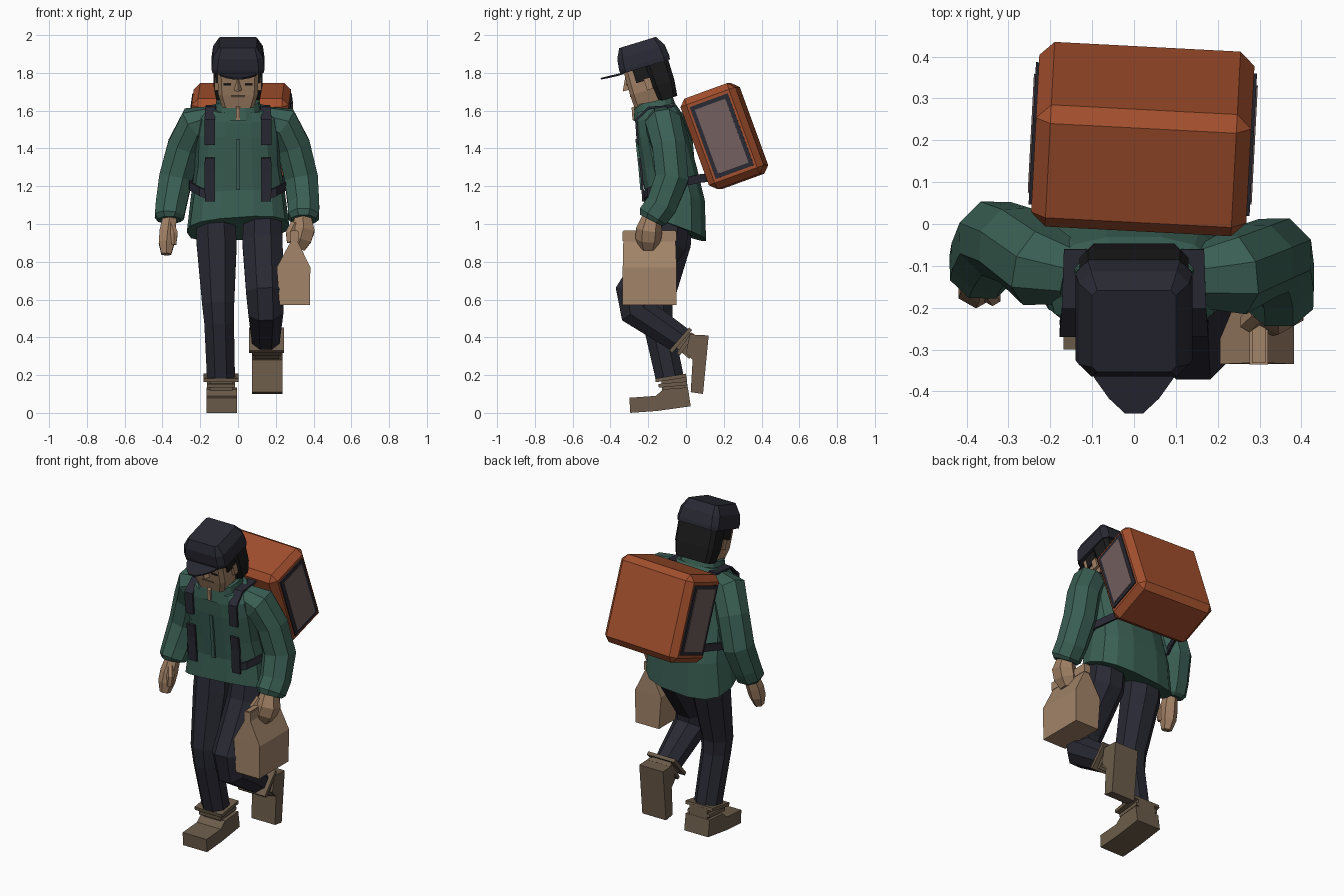
import bpy, bmesh, math
from mathutils import Matrix, Vector

if "Cube" in bpy.data.objects:
    bpy.data.objects.remove(bpy.data.objects["Cube"])

def mat(name, r, g, b):
    m = bpy.data.materials.new(name)
    m.diffuse_color = (r, g, b, 1)
    m.use_nodes = True
    m.node_tree.nodes["Principled BSDF"].inputs["Base Color"].default_value = m.diffuse_color
    return m

GREEN = mat("jacket green", .042, .115, .088)
ORANGE = mat("pack orange", .36, .078, .026)
NAVY = mat("dark navy", .022, .022, .034)
HAIR = mat("hair black", .010, .010, .011)
SKIN = mat("skin", .36, .22, .13)
PAPER = mat("paper tan", .36, .23, .14)
BOOT = mat("boot brown", .15, .108, .07)
PANEL = mat("pack panel", .17, .118, .115)

def T(x, y, z):
    return Matrix.Translation((x, y, z))

def R(deg, axis):
    return Matrix.Rotation(math.radians(deg), 4, axis)

def finish(name, bm, m, M=None):
    if M:
        bm.transform(M)
    bmesh.ops.recalc_face_normals(bm, faces=bm.faces)
    me = bpy.data.meshes.new(name)
    bm.to_mesh(me)
    bm.free()
    me.materials.append(m)
    ob = bpy.data.objects.new(name, me)
    bpy.context.collection.objects.link(ob)
    return ob

def skin_rings(name, rings, m, M=None):
    """Closed surface through rings of equal point count."""
    bm = bmesh.new()
    vs = [[bm.verts.new(p) for p in r] for r in rings]
    n = len(vs[0])
    for a, b in zip(vs, vs[1:]):
        for i in range(n):
            j = (i + 1) % n
            bm.faces.new((a[i], a[j], b[j], b[i]))
    bm.faces.new(vs[0])
    bm.faces.new(vs[-1])
    return finish(name, bm, m, M)

def box(name, size, m, M, bevel=0):
    bm = bmesh.new()
    bmesh.ops.create_cube(bm, size=1, matrix=Matrix.Diagonal((*size, 1)))
    if bevel:
        bmesh.ops.bevel(bm, geom=bm.edges[:], offset=bevel, segments=1, affect='EDGES')
    return finish(name, bm, m, M)

def tube(name, pts, m, n=8, flat=1):
    """Faceted limb through (x, y, z, radius) points."""
    P = [Vector(p[:3]) for p in pts]
    rings = []
    for i, p in enumerate(P):
        d = Vector()
        if i:
            d += (p - P[i - 1]).normalized()
        if i < len(P) - 1:
            d += (P[i + 1] - p).normalized()
        q = Vector((0, 0, -1)).rotation_difference(d)
        r = pts[i][3]
        rings.append([p + q @ Vector((r * flat * math.cos(a), r * math.sin(a), 0))
                      for a in ((k + .5) * math.tau / n for k in range(n))])
    return skin_rings(name, rings, m)

def prism(name, yz, x0, x1, m, M=None):
    return skin_rings(name, [[(x, y, z) for y, z in yz] for x in (x0, x1)], m, M)

def rect(x0, x1, y0, y1, z, c):
    """Rectangle with cut corners."""
    return [(x0 + c, y0, z), (x1 - c, y0, z), (x1, y0 + c, z), (x1, y1 - c, z),
            (x1 - c, y1, z), (x0 + c, y1, z), (x0, y1 - c, z), (x0, y0 + c, z)]

def band(name, pts, w, m):
    """Thin strap of width vector w along points."""
    bm = bmesh.new()
    w = Vector(w) / 2
    rows = [(bm.verts.new(Vector(p) - w), bm.verts.new(Vector(p) + w)) for p in pts]
    for a, b in zip(rows, rows[1:]):
        bm.faces.new((a[0], a[1], b[1], b[0]))
    ob = finish(name, bm, m)
    s = ob.modifiers.new("thickness", 'SOLIDIFY')
    s.thickness, s.offset = .012, 0

# Jacket body: y, z, half width, half depth, pitch, roll
def oval(y, z, rx, ry, pitch, roll=0, n=14):
    M = T(0, y, z) @ R(roll, 'Y') @ R(pitch, 'X')
    pw = lambda v: math.copysign(abs(v) ** .75, v)
    return [M @ Vector((rx * pw(math.cos(a)), ry * pw(math.sin(a)), 0))
            for a in (k * math.tau / n for k in range(n))]

skin_rings("jacket", [oval(*r) for r in (
    (-.06, .975, .272, .18, -20, -4), (-.06, 1.15, .25, .165, -10, -2),
    (-.09, 1.3, .228, .15, 0), (-.13, 1.48, .222, .135, 10),
    (-.15, 1.57, .205, .125, 15), (-.165, 1.615, .15, .11, 15))], GREEN)
skin_rings("collar", [oval(*r) for r in (
    (-.16, 1.57, .13, .122, 12), (-.17, 1.65, .115, .105, 12),
    (-.17, 1.65, .095, .085, 12), (-.168, 1.62, .09, .08, 12))], GREEN)
prism("collar_opening", [(-.288, 1.615), (-.272, 1.625), (-.272, 1.55), (-.283, 1.55)],
      -.011, .011, SKIN)
band("zip_flap", [(0, -.262, 1.45), (0, -.246, 1.3), (0, -.236, 1.18)], (.02, 0, 0), GREEN)

# Sleeves
tube("right_sleeve", [(.15, -.13, 1.55, .075), (.235, -.12, 1.53, .102), (.295, -.09, 1.41, .096),
     (.335, -.075, 1.24, .096), (.347, -.13, 1.1, .09), (.347, -.175, 1.04, .088),
     (.347, -.185, 1.02, .07)], GREEN)
tube("left_sleeve", [(-.15, -.12, 1.55, .075), (-.225, -.1, 1.53, .102), (-.285, -.05, 1.41, .096),
     (-.33, -.035, 1.24, .096), (-.355, -.08, 1.1, .088), (-.363, -.105, 1.04, .084),
     (-.363, -.112, 1.02, .066)], GREEN)

# Hands
tube("right_hand", [(.345, -.18, 1.05, .045), (.345, -.195, .97, .07), (.33, -.2, .92, .068),
                    (.315, -.2, .87, .045)], SKIN, 6)
tube("right_thumb", [(.30, -.21, 1.0, .025), (.275, -.235, .95, .025), (.275, -.24, .9, .018)], SKIN, 6)
tube("left_hand", [(-.36, -.11, 1.05, .04), (-.372, -.14, .96, .05), (-.378, -.155, .9, .048),
                   (-.38, -.17, .84, .03)], SKIN, 6)
tube("left_thumb", [(-.355, -.15, 1.0, .02), (-.338, -.175, .95, .022), (-.34, -.18, .89, .015)], SKIN, 6)

# Trousers
tube("left_trouser", [(-.12, -.06, 1.08, .105), (-.113, -.08, .9, .115), (-.105, -.155, .58, .092),
                      (-.1, -.15, .48, .085), (-.09, -.085, .18, .08)], NAVY)
tube("right_trouser", [(.13, -.07, 1.08, .105), (.13, -.1, .9, .115), (.142, -.275, .64, .107),
                       (.147, -.26, .54, .1), (.147, -.03, .385, .078)], NAVY)

# Boots: standing foot, then raised foot hanging toe down
prism("left_boot", [(-.3, .08), (-.16, .09), (-.12, .125), (.01, .135), (.025, .035),
                    (-.155, .01), (-.295, 0)], -.168, -.005, BOOT)
box("left_boot_ankle", (.12, .135, .1), BOOT, T(-.088, -.06, .14) @ R(5, 'X'))
box("left_boot_cuff", (.185, .165, .02), BOOT, T(-.09, -.08, .185) @ R(9, 'X'))
box("left_boot_lower_cuff", (.15, .15, .02), BOOT, T(-.09, -.07, .15) @ R(5, 'X'))
prism("right_boot", [(.02, .415), (.12, .41), (.09, .10), (.025, .11), (.035, .28), (.0, .32)],
      .073, .235, BOOT)
box("right_boot_ankle", (.13, .11, .1), BOOT, T(.152, .015, .36) @ R(49, 'X'))
box("right_boot_cuff", (.185, .16, .02), BOOT, T(.152, -.028, .385) @ R(49, 'X'))
box("right_boot_lower_cuff", (.15, .135, .02), BOOT, T(.152, -.002, .365) @ R(55, 'X'))

# Head, tilted forward
H = T(0, -.2, 1.72) @ R(17, 'X')
tube("neck", [(0, -.16, 1.72, .085), (0, -.16, 1.56, .085)], SKIN)
skin_rings("head", [rect(-.085, .085, -.1, .09, -.08, .02), rect(-.105, .105, -.103, .1, -.01, .02),
                    rect(-.11, .11, -.1, .1, .12, .02)], SKIN, H)
skin_rings("nose", [[(-.022, -.1, .02), (.022, -.1, .02), (0, -.1, .09)],
                    [(-.008, -.132, .022), (.008, -.132, .022), (0, -.128, .035)]], SKIN, H)
box("mouth", (.075, .006, .008), BOOT, H @ T(0, -.103, -.015))
skin_rings("back_hair", [rect(-.115, .115, .035, .135, -.085, .02), rect(-.13, .13, .025, .145, .0, .02),
                         rect(-.13, .13, .02, .145, .13, .02)], HAIR, H)
for s in (-1, 1):
    box("eye", (.04, .006, .01), HAIR, H @ T(s * .058, -.103, .05))
    box("sideburn", (.02, .075, .075), HAIR, H @ T(s * .108, -.015, .08))
    box("ear", (.02, .035, .06), SKIN, H @ T(s * .114, .008, .02))

# Cap with brim
skin_rings("cap", [rect(-.138, .138, -.118, .155, .112, .03), rect(-.14, .14, -.12, .157, .135, .03),
                   rect(-.132, .132, -.112, .15, .195, .03), rect(-.1, .1, -.085, .118, .247, .012)], NAVY, H)
brim = [(-.1, -.1), (-.095, -.14), (-.06, -.19), (-.022, -.226), (.022, -.226),
        (.06, -.19), (.095, -.14), (.1, -.1)]
skin_rings("cap_brim", [[(x, y, z - abs(x) * .1) for x, y in brim] for z in (.118, .127)], NAVY, H)

# Backpack with framed side panels
B = T(.021, .203, 1.465) @ R(-3, 'Z') @ R(20, 'X')
box("backpack", (.515, .31, .51), ORANGE, B, .035)
for s in (-1, 1):
    box("pack_panel_frame", (.012, .215, .405), NAVY, B @ T(s * .2585, 0, 0))
    box("pack_panel", (.008, .172, .36), PANEL, B @ T(s * .264, 0, 0))

# Shoulder straps and waist belts
for s in (-1, 1):
    band("upper_strap", [(s * .14, -.06, 1.625), (s * .145, -.2, 1.615), (s * .15, -.264, 1.55),
                         (s * .15, -.254, 1.42)], (.055, 0, 0), NAVY)
    band("lower_strap", [(s * .148, -.246, 1.35), (s * .15, -.235, 1.27), (s * .148, -.226, 1.12)],
         (.055, 0, 0), NAVY)
    band("belt", [(s * .13, -.226, 1.145), (s * .2, -.2, 1.17), (s * .25, -.12, 1.2),
                  (s * .258, -.03, 1.22), (s * .22, .07, 1.24), (s * .19, .15, 1.25)], (0, 0, .045), NAVY)

# Paper bag with folded top
skin_rings("paper_bag", [[(x0, y0, z), (x1, y0, z), (x1, y1, z), (x0, y1, z)] for x0, x1, y0, y1, z in (
    (.22, .38, -.335, -.05, .57), (.205, .383, -.335, -.05, .77),
    (.278, .318, -.332, -.055, .905), (.282, .314, -.332, -.055, .965))], PAPER)
box("paper_bag_fold", (.044, .286, .05), PAPER, T(.298, -.193, .935))
